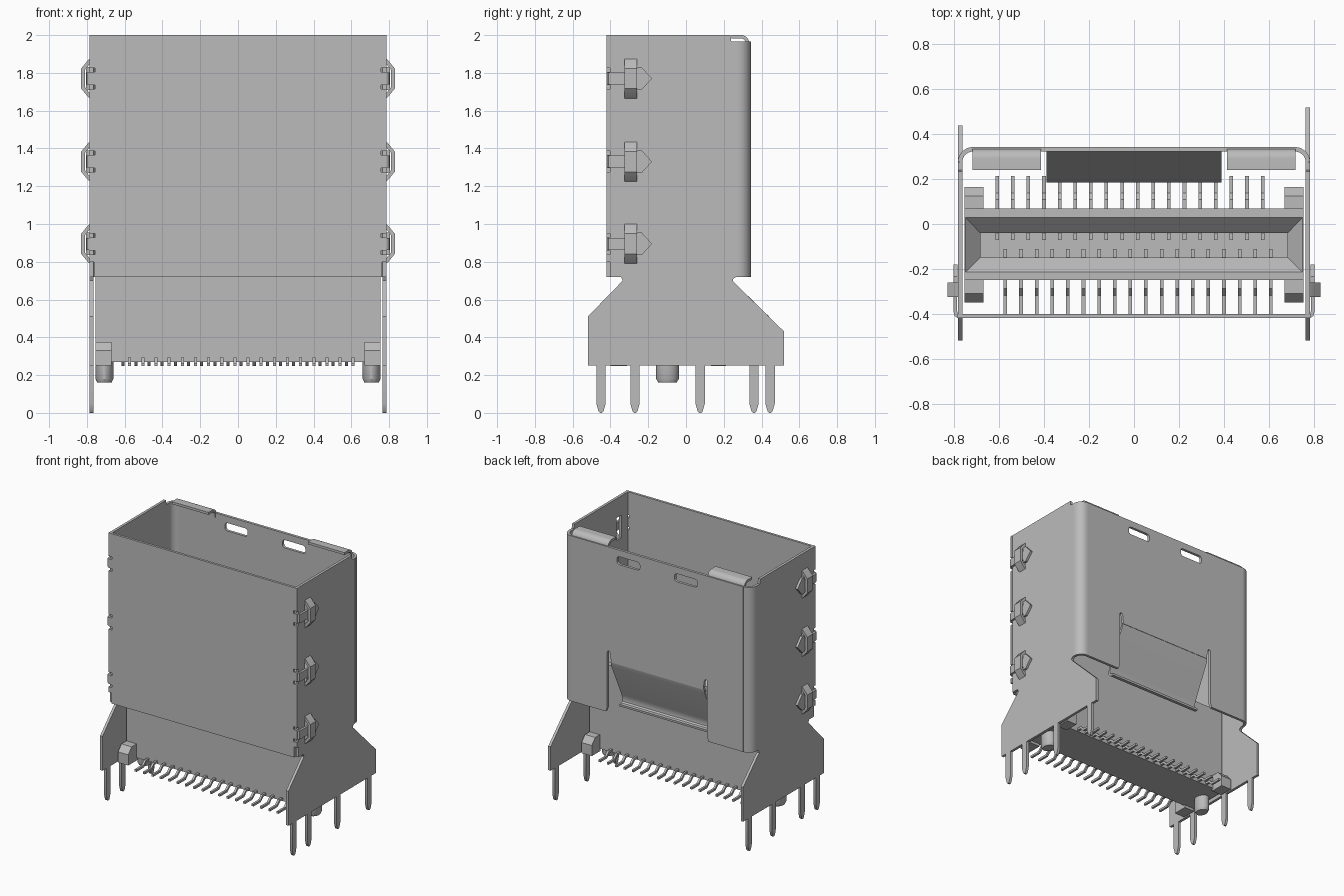
import bpy, bmesh, math
from mathutils import Vector

cube = bpy.data.objects.get("Cube")
if cube:
    bpy.data.objects.remove(cube, do_unlink=True)

metal = bpy.data.materials.new("plain_grey")
metal.use_nodes = True
GREY = (0.5, 0.5, 0.5, 1)
metal.diffuse_color = GREY
metal.node_tree.nodes["Principled BSDF"].inputs["Base Color"].default_value = GREY
parts = []


def finish(name, bm):
    """Weld, fix normals and link a mesh as a named part."""
    bmesh.ops.remove_doubles(bm, verts=bm.verts, dist=1e-5)
    bmesh.ops.recalc_face_normals(bm, faces=bm.faces)
    me = bpy.data.meshes.new(name)
    bm.to_mesh(me)
    bm.free()
    me.materials.append(metal)
    ob = bpy.data.objects.new(name, me)
    bpy.context.collection.objects.link(ob)
    parts.append(ob)
    return ob


def prism(name, loops, axis, lo, hi):
    """Extrude an outline (later loops are holes) along an axis."""
    cu = bpy.data.curves.new("outline", "CURVE")
    cu.dimensions, cu.fill_mode, cu.extrude = "2D", "BOTH", (hi - lo) / 2
    for pts in loops:
        sp = cu.splines.new("POLY")
        sp.points.add(len(pts) - 1)
        for p, (u, v) in zip(sp.points, pts):
            p.co = (u, v, 0, 1)
        sp.use_cyclic_u = True
    tmp = bpy.data.objects.new("outline", cu)
    me = bpy.data.meshes.new_from_object(tmp)
    bm = bmesh.new()
    bm.from_mesh(me)
    bpy.data.objects.remove(tmp)
    bpy.data.curves.remove(cu)
    bpy.data.meshes.remove(me)
    mid = (lo + hi) / 2
    for v in bm.verts:
        a, b, w = v.co.x, v.co.y, v.co.z + mid
        v.co = {"X": (w, a, b), "Y": (a, w, b), "Z": (a, b, w)}[axis]
    return finish(name, bm)


def sheet(name, path, t, axis, lo, hi):
    """Bent sheet: a path thickened by t and extruded along an axis."""
    pts = [Vector(p) for p in path]
    left, right = [], []
    for i, p in enumerate(pts):
        d1 = (p - pts[i - 1]).normalized() if i else None
        d2 = (pts[i + 1] - p).normalized() if i < len(pts) - 1 else None
        d1, d2 = d1 or d2, d2 or d1
        d = (d1 + d2).normalized()
        n = Vector((-d.y, d.x)) * (t / 2 / max(d.dot(d1), 0.5))
        left.append(tuple(p + n))
        right.append(tuple(p - n))
    return prism(name, [left + right[::-1]], axis, lo, hi)


def rect(a, b, c, d):
    return [(a, c), (b, c), (b, d), (a, d)]


def arc(cx, cy, r, a0, a1, n=8):
    return [(cx + r * math.cos(math.radians(a0 + (a1 - a0) * i / n)),
             cy + r * math.sin(math.radians(a0 + (a1 - a0) * i / n))) for i in range(n + 1)]


def slot(cx, cz, w, h, r=0.02):
    x, z = w / 2 - r, h / 2 - r
    return (arc(cx + x, cz + z, r, 0, 90, 4) + arc(cx - x, cz + z, r, 90, 180, 4)
            + arc(cx - x, cz - z, r, 180, 270, 4) + arc(cx + x, cz - z, r, 270, 360, 4))


def box(name, x0, x1, y0, y1, z0, z1):
    return prism(name, [rect(x0, x1, y0, y1)], "Z", z0, z1)


def loft(name, rings):
    """Join rings of equal point count and cap both ends."""
    bm = bmesh.new()
    vs = [[bm.verts.new(p) for p in r] for r in rings]
    n = len(vs[0])
    for a, b in zip(vs, vs[1:]):
        for i in range(n):
            bm.faces.new((a[i], a[(i + 1) % n], b[(i + 1) % n], b[i]))
    bm.faces.new(vs[0])
    bm.faces.new(vs[-1])
    return finish(name, bm)


CLIPS = (0.895, 1.33, 1.77)
BOT = 0.72


def leg(y):
    return [(y - 0.025, 0.25), (y - 0.025, 0.05), (y - 0.013, 0.008), (y - 0.005, 0),
            (y + 0.005, 0), (y + 0.013, 0.008), (y + 0.025, 0.05), (y + 0.025, 0.25)]


# Side walls with splayed feet and solder legs; the rear foot differs per side
for s, side, rear, legs in ((1, "left", 0.52, (-0.45, -0.27, 0.075, 0.445)),
                            (-1, "right", 0.44, (-0.45, -0.27, 0.075, 0.36))):
    outline = [(-0.402, 2.0), (-0.402, BOT), (-0.345, BOT), (-0.335, 0.70), (-0.52, 0.51), (-0.52, 0.25)]
    for y in legs:
        outline += leg(y)
    outline += [(rear, 0.25), (rear, 0.95 - rear), (0.25, 0.695), (0.25, 0.71), (0.265, BOT),
                (0.275, BOT), (0.275, 1.965), (0.24, 1.965), (0.235, 2.0)]
    holes = [rect(-0.322, -0.262, c - 0.085, c + 0.085) for c in CLIPS]
    lo, hi = sorted((s * 0.765, s * 0.785))
    prism(side + "_side_wall", [outline] + holes, "X", lo, hi)
    # Rounded rear corner
    sheet(side + "_rear_corner", [(s * x, y) for x, y in arc(0.717, 0.275, 0.058, 0, 90)],
          0.02, "Z", BOT, 1.965)
    # Curled lip on the rear top edge
    lo, hi = sorted((s * 0.415, s * 0.72))
    sheet(side + "_top_lip", [(0.326, 1.93)] + arc(0.291, 1.956, 0.035, 0, 90) + [(0.24, 1.991)],
          0.018, "X", lo, hi)
    # Latch clips: front strap, arrow tip and raised bridge
    for i, c in enumerate(CLIPS):
        n = "%s_clip_%d" % (side, i + 1)
        sheet(n + "_strap", [(s * 0.76, -0.411), (s * 0.783, -0.411), (s * 0.792, -0.405),
                             (s * 0.796, -0.39), (s * 0.796, -0.25)], 0.016, "Z", c - 0.032, c + 0.032)
        lo, hi = sorted((s * 0.787, s * 0.804))
        prism(n + "_arrow", [[(-0.26, c - 0.06), (-0.235, c - 0.06), (-0.18, c),
                              (-0.235, c + 0.06), (-0.26, c + 0.06)]], "X", lo, hi)
        sheet(n + "_bridge", [(s * 0.775, c - 0.10), (s * 0.787, c - 0.09), (s * 0.82, c - 0.05),
                              (s * 0.82, c + 0.05), (s * 0.787, c + 0.09), (s * 0.775, c + 0.10)],
              0.02, "Y", -0.325, -0.26)

# Front panel with notches beside each strap
edge = [(0.762, BOT), (0.762, 0.80), (0.787, 0.80)]
for c in CLIPS:
    for a, b in ((-0.056, -0.034), (0.034, 0.056)):
        edge += [(0.787, c + a), (0.758, c + a), (0.758, c + b), (0.787, c + b)]
edge += [(0.787, 2.0)]
prism("front_panel", [edge + [(-x, z) for x, z in reversed(edge)]], "Y", -0.42, -0.402)

# Rear panel with a window for the flap and two slots
half = [(0.417, 1.17), (0.417, BOT + 0.03), (0.43, BOT), (0.717, BOT), (0.717, 1.965)]
half = [(0.385, 1.10), (0.39, 1.16), (0.40, 1.18), (0.412, 1.18)] + half
prism("rear_panel", [half + [(-x, z) for x, z in reversed(half)],
                     slot(0.24, 1.885, 0.19, 0.06), slot(-0.24, 1.885, 0.19, 0.06)],
      "Y", 0.323, 0.343)

# Inward spring flap with a curled foot
sheet("rear_flap", [(0.333, 1.105), (0.325, 1.07), (0.203, 0.81), (0.192, 0.775), (0.195, 0.75),
                    (0.21, 0.737), (0.235, 0.735)], 0.016, "X", -0.39, 0.39)


# Connector body with a funnel-shaped mouth
def ring(x, y0, y1, z):
    return [(-x, y0, z), (x, y0, z), (x, y1, z), (-x, y1, z)]


TOP = 0.92
loft("connector_body", [ring(0.755, -0.25, 0.07, 0.27), ring(0.755, -0.25, 0.07, TOP),
                        ring(0.752, -0.215, 0.03, TOP), ring(0.685, -0.15, -0.04, TOP - 0.07),
                        ring(0.685, -0.15, -0.04, 0.50)])

# Corner blocks and locating pegs
for s, side in ((1, "left"), (-1, "right")):
    lo, hi = sorted((s * 0.67, s * 0.755))
    prism(side + "_front_block", [[(-0.24, 0.25), (-0.35, 0.25), (-0.35, 0.33), (-0.31, 0.375),
                                   (-0.24, 0.375)]], "X", lo, hi)
    prism(side + "_rear_block", [[(0.06, 0.25), (0.165, 0.25), (0.165, 0.33), (0.125, 0.375),
                                  (0.06, 0.375)]], "X", lo, hi)
    loft(side + "_peg", [[(s * 0.707 + 0.047 * k * math.cos(a), -0.098 + 0.06 * k * math.sin(a), z)
                          for a in [math.tau * i / 24 for i in range(24)]]
                         for k, z in ((1, 0.28), (1, 0.18), (0.8, 0.16))])

# Two staggered rows of solder pins and the contacts inside the mouth
for i in range(18):
    x = -0.61 + i * 0.0696
    sheet("rear_pin_%02d" % (i + 1), [(0.05, 0.286), (0.105, 0.286), (0.135, 0.257), (0.213, 0.257)],
          0.016, "X", x - 0.008, x + 0.008)
    box("rear_contact_%02d" % (i + 1), x - 0.008, x + 0.008, -0.072, -0.035, 0.49, 0.83)
    x = -x
    sheet("front_pin_%02d" % (i + 1), [(-0.23, 0.286), (-0.285, 0.286), (-0.315, 0.257), (-0.40, 0.257)],
          0.016, "X", x - 0.008, x + 0.008)
    box("front_contact_%02d" % (i + 1), x - 0.008, x + 0.008, -0.155, -0.112, 0.49, 0.83)

# Smooth the bends, keep edges sharp
bpy.ops.object.select_all(action="DESELECT")
for ob in parts:
    ob.select_set(True)
bpy.context.view_layer.objects.active = parts[0]
bpy.ops.object.shade_smooth_by_angle(angle=math.radians(30))
